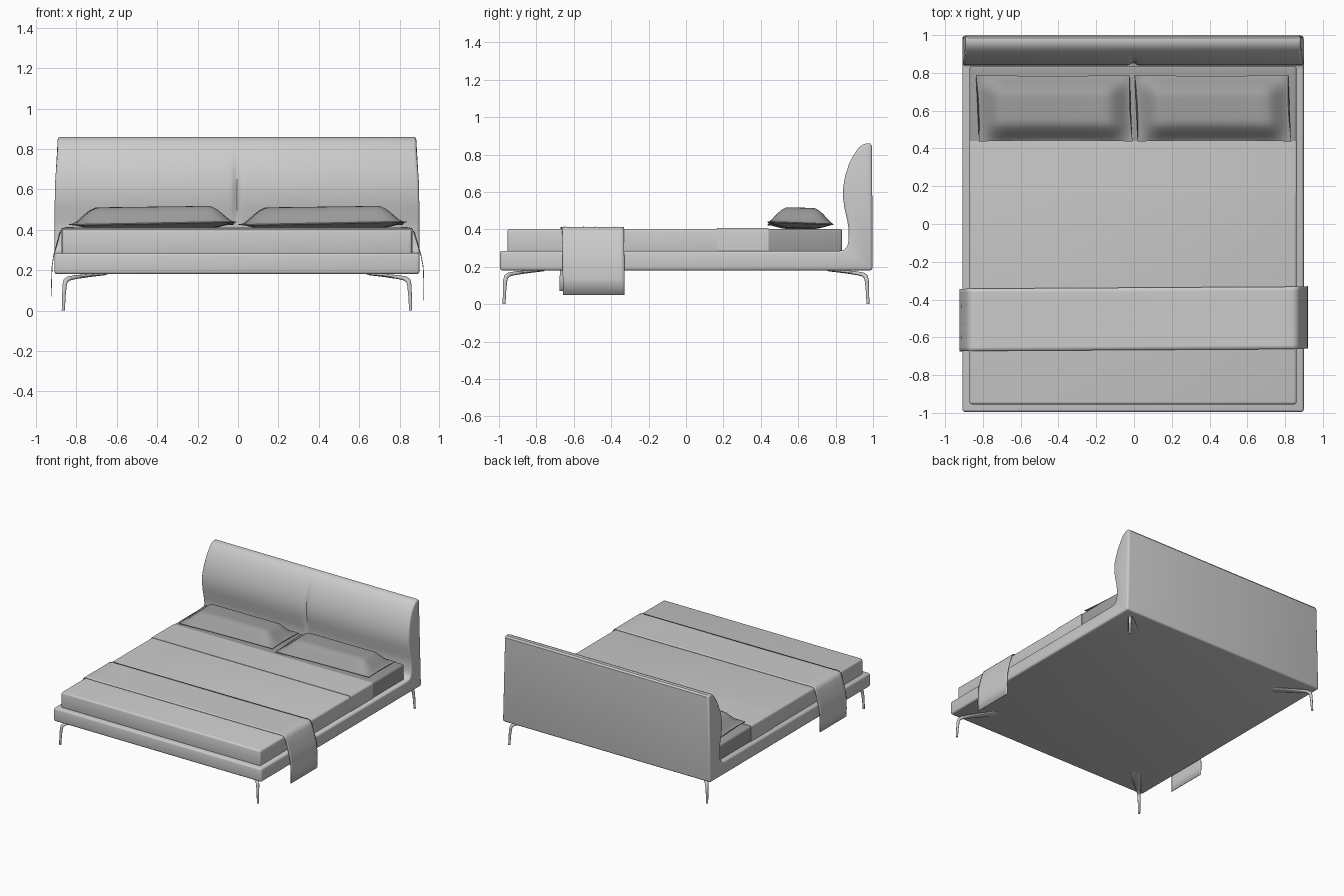
import bpy, bmesh, math
from mathutils import Vector

cube = bpy.data.objects.get("Cube")
if cube:
    bpy.data.objects.remove(cube, do_unlink=True)

CX = -0.005   # centre line of the bed itself
HALF = 0.904  # half width of the frame


def material(name, value):
    m = bpy.data.materials.new(name)
    m.use_nodes = True
    colour = (value, value, value, 1)
    m.diffuse_color = colour
    m.node_tree.nodes["Principled BSDF"].inputs["Base Color"].default_value = colour
    return m


LIGHT = material("light_grey_fabric", 0.6)
DARK = material("dark_grey_linen", 0.34)


def finish(name, bm, mats, angle=35):
    bmesh.ops.recalc_face_normals(bm, faces=bm.faces)
    mesh = bpy.data.meshes.new(name)
    bm.to_mesh(mesh)
    bm.free()
    for m in mats:
        mesh.materials.append(m)
    ob = bpy.data.objects.new(name, mesh)
    bpy.context.collection.objects.link(ob)
    bpy.ops.object.select_all(action="DESELECT")
    ob.select_set(True)
    bpy.context.view_layer.objects.active = ob
    bpy.ops.object.shade_smooth_by_angle(angle=math.radians(angle))
    return ob


def loft(rings, closed=True):
    """Skin a row of point rings; closed rings also get end caps."""
    bm = bmesh.new()
    rows = [[bm.verts.new(p) for p in ring] for ring in rings]
    n = len(rows[0])
    for a, b in zip(rows, rows[1:]):
        for i in range(n if closed else n - 1):
            j = (i + 1) % n
            bm.faces.new((a[i], a[j], b[j], b[i]))
    if closed:
        bm.faces.new(rows[0])
        bm.faces.new(rows[-1])
    bmesh.ops.recalc_face_normals(bm, faces=bm.faces)
    return bm


def bevel(bm, width, test, segments=3):
    edges = [e for e in bm.edges if len(e.link_faces) == 2 and test(e)]
    bmesh.ops.bevel(bm, geom=edges, offset=width, segments=segments,
                    profile=0.5, affect="EDGES", clamp_overlap=True)


def box(lo, hi):
    bm = bmesh.new()
    bmesh.ops.create_cube(bm, size=1)
    for v in bm.verts:
        v.co = [l + (c + 0.5) * (h - l) for c, l, h in zip(v.co, lo, hi)]
    return bm


def smoothstep(t):
    t = max(0.0, min(1.0, t))
    return t * t * (3 - 2 * t)


# Frame and headboard: one side profile (y, z) carried across the width
PROFILE = [(-0.995, 0.18), (-0.995, 0.285), (0.82, 0.285), (0.845, 0.29),
           (0.86, 0.305), (0.868, 0.33), (0.87, 0.40), (0.862, 0.45),
           (0.848, 0.51), (0.839, 0.57), (0.841, 0.63), (0.852, 0.69),
           (0.87, 0.745), (0.895, 0.795), (0.922, 0.835), (0.945, 0.853),
           (0.967, 0.86), (0.985, 0.858), (0.995, 0.845), (0.997, 0.18)]


def frame_ring(x):
    pinch = 0.016 * math.exp(-(x / 0.016) ** 2)
    ring = []
    for y, z in PROFILE:
        taper = 1 - 0.018 * smoothstep((z - 0.55) / 0.31)
        bulge = smoothstep((z - 0.4) / 0.12) * smoothstep((0.84 - z) / 0.25)
        ring.append((CX + x * taper, y + pinch * bulge, z))
    return ring


seam = [-0.05, -0.03, -0.02, -0.01, 0, 0.01, 0.02, 0.03, 0.05]
bm = loft([frame_ring(x) for x in [-HALF] + seam + [HALF]])
bevel(bm, 0.014, lambda e: e.calc_face_angle() > math.radians(60))
finish("frame_and_headboard", bm, [LIGHT])

# Mattress: light cover, bare dark linen at the head end
bm = box((CX - 0.866, -0.955, 0.275), (CX + 0.866, 0.835, 0.403))
bevel(bm, 0.014, lambda e: True)
bmesh.ops.bisect_plane(bm, geom=bm.verts[:] + bm.edges[:] + bm.faces[:],
                       plane_co=(0, 0.44, 0), plane_no=(0, 1, 0))
for f in bm.faces:
    f.material_index = int(f.calc_center_median().y > 0.44)
finish("mattress", bm, [LIGHT, DARK])

# Folded-back strip of the cover
bm = box((CX - 0.869, 0.165, 0.28), (CX + 0.869, 0.44, 0.406))
bevel(bm, 0.014, lambda e: abs(e.verts[0].co.y - e.verts[1].co.y) > 0.1
      and e.verts[0].co.z > 0.3)
finish("cover_fold", bm, [LIGHT])


# Pillows: flat seam, plump crown, slightly pinched sides
def pillow(name, cx):
    cols, rows = 32, 20
    rings = []
    for i in range(cols + 1):
        u = -math.cos(math.pi * i / cols)

        def point(v, side):
            swell = smoothstep((1 - abs(u)) / 0.32) ** 0.8 * smoothstep((1 - abs(v)) / 0.6) ** 0.7
            seam_z = 0.426 + 0.008 * u * (1 - v) / 2 + 0.005 * (1 - v) / 2
            rise = 0.082 * swell + 0.003 if side > 0 else -0.022 * swell - 0.002
            x = cx + 0.407 * u * (1 - 0.02 * (1 - v * v)) - 0.008 * v
            y = 0.613 + 0.176 * v * (1 - 0.03 * (1 - u * u))
            return x, y, seam_z + rise

        vs = [-math.cos(math.pi * j / rows) for j in range(rows + 1)]
        rings.append([point(v, 1) for v in vs] + [point(v, -1) for v in reversed(vs)])
    finish(name, loft(rings), [DARK], 60)


pillow("right_pillow", -0.422)
pillow("left_pillow", 0.418)

# Throw draped across the foot end
DRAPE = [(-0.922, 0.07), (-0.923, 0.14), (-0.921, 0.215), (-0.913, 0.27),
         (-0.898, 0.33), (-0.885, 0.38), (-0.872, 0.403), (-0.85, 0.409),
         (-0.78, 0.409), (0.78, 0.409), (0.84, 0.409), (0.862, 0.403),
         (0.876, 0.38), (0.891, 0.33), (0.907, 0.27), (0.917, 0.215),
         (0.92, 0.14), (0.92, 0.05)]
rings = []
for i in range(17):
    t = i / 16
    ring = []
    for x, z in DRAPE:
        ripple = 0.003 * math.sin(19 * t + 9 * z) * (abs(x) > 0.8)
        hang = 0.01 * max(0, 0.4 - z) * math.copysign(1, x)
        ring.append((x - math.copysign(abs(ripple), x) * (z > 0.3),
                     -0.667 + 0.33 * t + 0.006 * x + hang,
                     z + abs(ripple) * (z > 0.38)))
    rings.append(ring)
throw = finish("throw_blanket", loft(rings, closed=False), [LIGHT], 60)
mod = throw.modifiers.new("thickness", "SOLIDIFY")
mod.thickness = 0.004
mod.offset = 0

# Legs: thin post bending into a flared arm that runs diagonally inward
# (inward distance, height, half width, half thickness)
LEG = [(0, 0, 0.008, 0.008), (0.004, 0.07, 0.009, 0.009),
       (0.009, 0.125, 0.011, 0.011), (0.016, 0.146, 0.012, 0.012),
       (0.035, 0.158, 0.015, 0.011), (0.08, 0.165, 0.02, 0.01),
       (0.17, 0.173, 0.03, 0.008), (0.27, 0.179, 0.036, 0.005),
       (0.29, 0.181, 0.022, 0.003)]


def leg(name, sx, sy):
    inward = Vector((-sx, -sy, 0)).normalized()
    across = inward.cross(Vector((0, 0, 1)))
    foot = Vector((CX + sx * 0.86, sy * 0.973, 0))
    path = [foot + inward * d + Vector((0, 0, z)) for d, z, w, t in LEG]
    rings = []
    for i, (d, z, w, t) in enumerate(LEG):
        along = path[min(i + 1, len(path) - 1)] - path[max(i - 1, 0)]
        if i == 0:
            along = Vector((0, 0, 1))
        thick = across.cross(along.normalized())
        angles = [math.tau * k / 12 for k in range(12)]
        rings.append([path[i] + across * w * math.cos(a) + thick * t * math.sin(a)
                      for a in angles])
    finish(name, loft(rings), [LIGHT], 50)


for side, sx in (("left", 1), ("right", -1)):
    for end, sy in (("front", -1), ("back", 1)):
        leg(f"{end}_{side}_leg", sx, sy)
